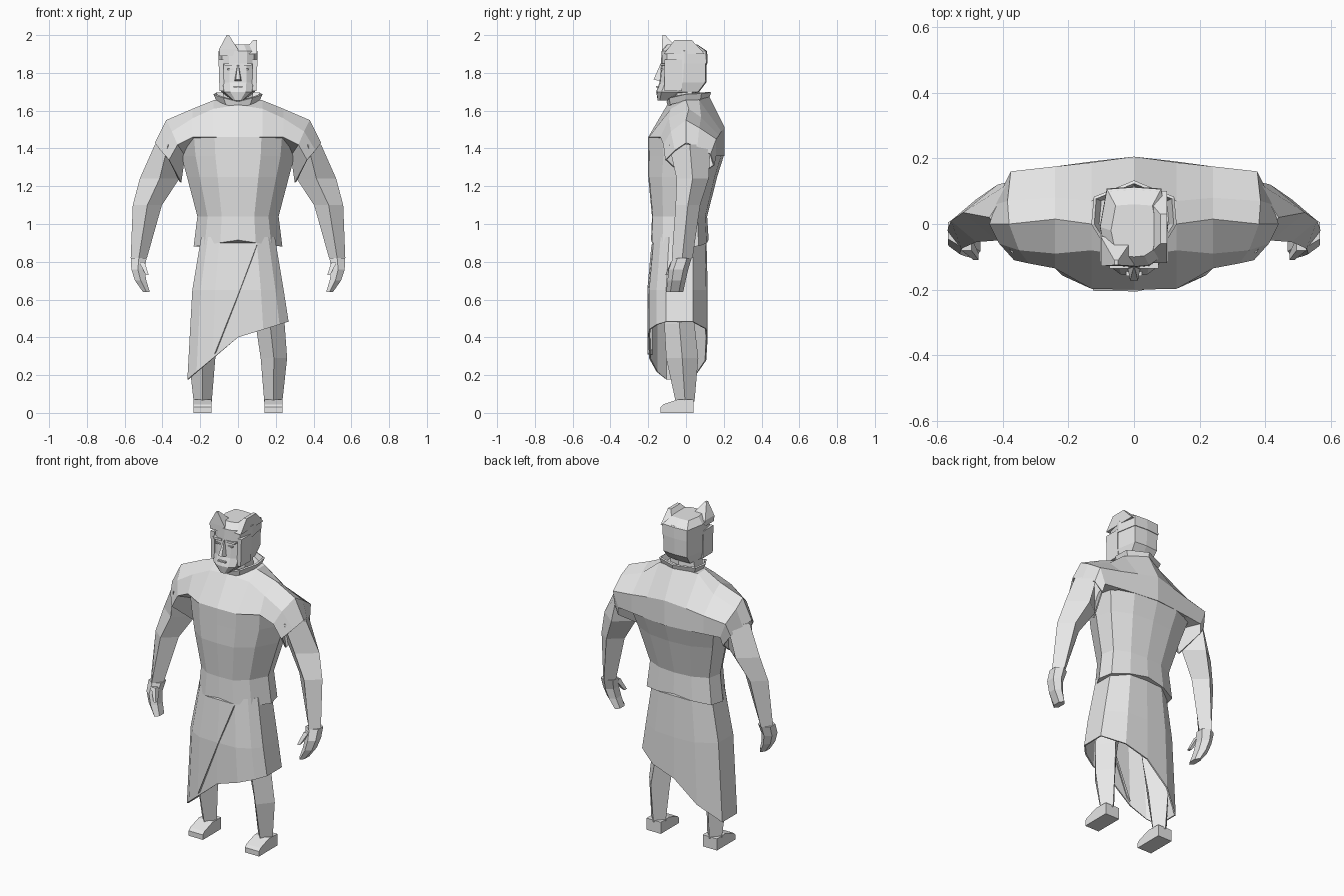
import bpy
import bmesh
import math
from mathutils import Vector

cube = bpy.data.objects.get("Cube")
if cube:
    bpy.data.objects.remove(cube, do_unlink=True)

# One pale clay colour for the whole figure
clay = bpy.data.materials.new("pale grey clay")
clay.use_nodes = True
clay.diffuse_color = (0.8, 0.8, 0.8, 1)
clay.node_tree.nodes["Principled BSDF"].inputs["Base Color"].default_value = clay.diffuse_color


def loft(name, rings, caps=True, mirror=False, thickness=0):
    """Skin a flat-shaded surface through closed rings that share a point count."""
    bm = bmesh.new()
    loops = [[bm.verts.new(point) for point in ring] for ring in rings]
    count = len(loops[0])
    for low, high in zip(loops, loops[1:]):
        for i in range(count):
            j = (i + 1) % count
            bm.faces.new((low[i], low[j], high[j], high[i]))
    if caps:
        bm.faces.new(loops[0])
        bm.faces.new(loops[-1])
    bmesh.ops.recalc_face_normals(bm, faces=bm.faces)
    mesh = bpy.data.meshes.new(name)
    bm.to_mesh(mesh)
    bm.free()
    mesh.materials.append(clay)
    obj = bpy.data.objects.new(name, mesh)
    bpy.context.collection.objects.link(obj)
    if mirror:
        obj.modifiers.new("mirror", "MIRROR").use_clip = True
    if thickness:
        obj.modifiers.new("thickness", "SOLIDIFY").thickness = thickness
    return obj


def both_sides(half):
    """Complete a half outline that starts and ends on the centre line."""
    return half + [Vector((-p[0], p[1], p[2])) for p in half[-2:0:-1]]


def outline(template, z, width, front, back):
    """Scale a unit half outline to a width and a front-to-back range."""
    middle, depth = (front + back) / 2, (back - front) / 2
    return both_sides([Vector((x * width, middle + y * depth, z)) for x, y in template])


def oval(x, y, z, rx, ry, sides=4):
    """Flat ring for limbs, with a ridge along the front and back."""
    angles = [math.tau * i / sides for i in range(sides)]
    widest = max(math.sin(a) for a in angles)
    return [Vector((x + rx * math.sin(a) / widest, y + ry * math.cos(a), z)) for a in angles]


def box_ring(left, right, front, back, z):
    return [(left, front, z), (right, front, z), (right, back, z), (left, back, z)]


def spike(name, base, tip, size=0.004, mirror=False):
    """Taper a base ring to a small tip."""
    centre = sum((Vector(p) for p in base), Vector()) / len(base)
    end = [Vector(tip) + (Vector(p) - centre) * size for p in base]
    return loft(name, [base, end], mirror=mirror)


# Shirt body
body_shape = [(0, -1), (.4, -.97), (.75, -.6), (1, .1), (.92, .65), (.5, .93), (0, 1)]
shirt = [outline(body_shape, *row) for row in (
    (.89, .235, -.185, .12), (1.04, .215, -.18, .112),
    (1.25, .27, -.2, .165), (1.36, .3, -.2, .2), (1.46, .31, -.2, .17))]
for point in shirt[0]:
    point.z += .025 - .15 * abs(point.x)
loft("shirt_body", shirt)


# Shoulder yoke with short sleeves, as sections running outwards
def section(x, *points):
    return [(x, y, z) for y, z in points]


loft("shoulder_yoke", [
    section(0, (-.2, 1.46), (-.1, 1.63), (0, 1.67), (.12, 1.68), (.205, 1.51), (.205, 1.36), (0, 1.4)),
    section(.13, (-.197, 1.46), (-.08, 1.61), (0, 1.655), (.07, 1.655), (.187, 1.49), (.19, 1.36), (0, 1.4)),
    section(.24, (-.135, 1.46), (-.09, 1.56), (.015, 1.61), (.08, 1.565), (.175, 1.47), (.175, 1.36), (0, 1.4)),
    [(.32, -.12, 1.42), (.35, -.08, 1.49), (.38, 0, 1.55), (.385, .07, 1.51),
     (.375, .16, 1.45), (.34, .16, 1.36), (.28, .02, 1.36)],
    [(.365, -.11, 1.34), (.41, -.06, 1.39), (.44, 0, 1.43), (.42, .06, 1.41),
     (.39, .13, 1.37), (.35, .15, 1.31), (.3, .02, 1.22)],
], caps=False, mirror=True, thickness=.008)

# Arms with mitten hands and thumbs
loft("arm", [oval(*row) for row in (
    (.37, .02, 1.42, .07, .11), (.415, .035, 1.24, .105, .085),
    (.48, .01, 1.1, .077, .065), (.525, -.02, .82, .043, .055))], mirror=True)
loft("hand", [oval(*row, sides=6) for row in (
    (.525, -.02, .82, .041, .05), (.53, -.04, .76, .035, .052),
    (.515, -.05, .7, .03, .048), (.485, -.06, .64, .018, .045))], mirror=True)
spike("thumb", box_ring(.495, .525, -.08, -.04, .8), (.48, -.1, .73), .5, mirror=True)

# Wrapped skirt with a slanting hem
skirt_shape = [(0, -1), (.5, -.97), (.82, -.72), (1, -.4), (1, .5), (.55, .95), (0, 1)]
hem = outline(skirt_shape, 0, .268, -.2, .115)
for point in hem:
    point.z = .4 + point.x * (.31 if point.x > 0 else .83)
middle = outline(skirt_shape, .65, .242, -.2, .115)
loft("skirt", [outline(skirt_shape, .93, .195, -.174, .108), middle, hem], caps=False, thickness=.008)

# Step where the skirt overlaps, widening towards the hem
loft("skirt_fold", [
    [(x, y + .02, z), (x, y - .005, z), (x + width, y + .02, z + width)]
    for x, y, z, width in ((.1, -.178, .89, .005), (.01, -.2, .65, .014), (-.125, -.198, .31, .03))])

# Legs
loft("leg", [oval(*row) for row in (
    (.11, -.03, .88, .08, .1), (.17, -.035, .47, .077, .08),
    (.19, -.02, .29, .07, .085), (.187, -.005, .06, .048, .05))], mirror=True)

# Shoes as an extruded side profile
shoe_side = [(.04, 0), (.04, .07), (-.04, .072), (-.12, .045), (-.135, .03), (-.135, 0)]
loft("shoe", [section(x, *shoe_side) for x in (.14, .235)], mirror=True)

# Neck and standing collar, dipping at the throat
loft("neck", [oval(0, 0, 1.58, .085, .08, sides=6), oval(0, -.01, 1.74, .075, .08, sides=6)])
collar = [Vector(p) for p in (
    (0, -.085, 1.615), (.06, -.075, 1.635), (.105, 0, 1.655), (.1, .07, 1.66), (0, .112, 1.665))]
lifted = [Vector((p.x * 1.15, p.y * 1.1, p.z + .035)) for p in collar]
loft("collar", [both_sides(collar), both_sides(lifted)], caps=False, thickness=.01)

# Head, narrowing to the chin
head_shape = [(0, -1), (.45, -.96), (.82, -.75), (1, 0), (.8, .95), (0, 1)]
loft("head", [outline(head_shape, *row) for row in (
    (1.655, .03, -.15, -.06), (1.7, .09, -.158, .07), (1.75, .098, -.14, .108),
    (1.85, .1, -.13, .11), (1.92, .095, -.12, .105))])

# Hair cap, sideburns and two front tufts
loft("hair", [outline(head_shape, *row) for row in (
    (1.85, .104, -.132, .114), (1.915, .103, -.13, .112), (1.95, .07, -.1, .06))])
loft("sideburn", [box_ring(.074, .098, -.115, -.02, 1.705),
                  box_ring(.078, .103, -.115, -.02, 1.87)], mirror=True)
loft("right_tuft", [box_ring(-.098, .005, -.128, -.03, 1.89), box_ring(-.1, 0, -.128, -.04, 1.925),
                    box_ring(-.06, -.048, -.125, -.11, 2)])
loft("left_tuft", [box_ring(.02, .1, -.118, .1, 1.9), box_ring(.08, .1, -.06, .03, 1.974)])

# Face details
spike("nose", [(-.02, -.13, 1.755), (.02, -.13, 1.755), (.012, -.172, 1.765), (-.012, -.172, 1.765)],
      (0, -.13, 1.85), .15)
loft("brow", [box_ring(.018, .07, -.136, -.11, 1.838), box_ring(.015, .075, -.135, -.1, 1.85)], mirror=True)
loft("eyelid", [box_ring(.025, .055, -.136, -.12, z) for z in (1.815, 1.822)], mirror=True)
loft("lips", [box_ring(-.025, .025, -.158, -.12, z) for z in (1.722, 1.73)])
